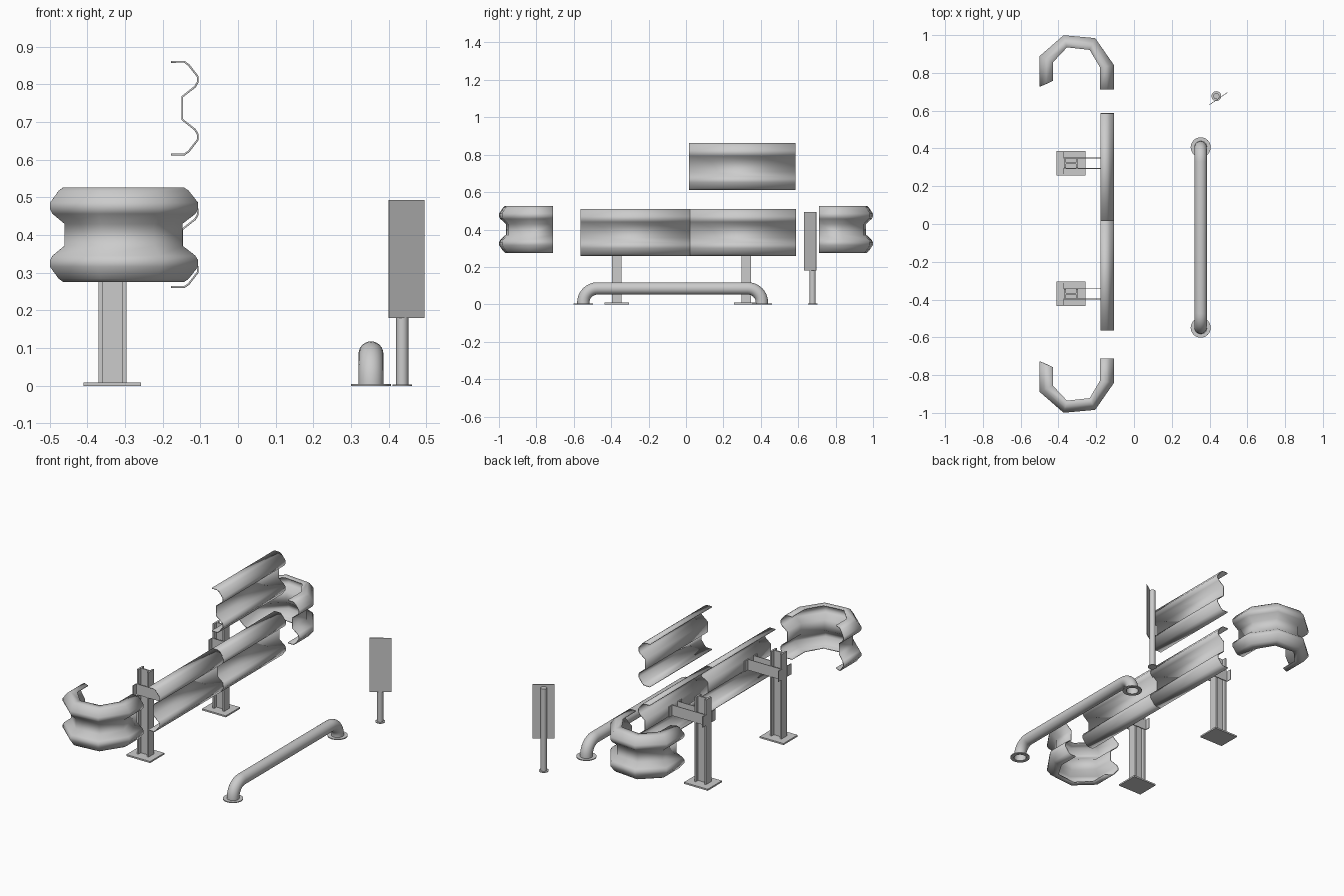
import bpy, bmesh, math
from mathutils import Matrix

if "Cube" in bpy.data.objects:
    bpy.data.objects.remove(bpy.data.objects["Cube"])

# W-beam profile: (depth 0 = back edge, 1 = crest, height)
HALF = [(0.0, 0.123), (0.5, 0.123), (0.66, 0.115), (1.0, 0.084), (1.0, 0.069),
        (0.9, 0.057), (0.42, 0.030)]
PROFILE = HALF + [(d, -h) for d, h in reversed(HALF)]


def finish(name, bm, fix=True):
    if fix:
        bmesh.ops.recalc_face_normals(bm, faces=bm.faces[:])
    me = bpy.data.meshes.new(name)
    bm.to_mesh(me)
    bm.free()
    ob = bpy.data.objects.new(name, me)
    bpy.context.collection.objects.link(ob)
    return ob


def smooth(ob, angle):
    bpy.ops.object.select_all(action='DESELECT')
    ob.select_set(True)
    bpy.context.view_layer.objects.active = ob
    bpy.ops.object.shade_smooth_by_angle(angle=math.radians(angle))


def rail(name, stations, zc):
    """Sweep the W profile; each station is (back xy, crest xy)."""
    bm = bmesh.new()
    rows = [[bm.verts.new((i[0] + (o[0] - i[0]) * d, i[1] + (o[1] - i[1]) * d, zc + h))
             for d, h in PROFILE] for i, o in stations]
    for a, b in zip(rows, rows[1:]):
        for k in range(len(PROFILE) - 1):
            bm.faces.new((a[k], a[k + 1], b[k + 1], b[k]))
    ob = finish(name, bm)
    m = ob.modifiers.new("thickness", 'SOLIDIFY')
    m.thickness = 0.005
    m.offset = 0
    smooth(ob, 60)
    return ob


def add_box(bm, x0, x1, y0, y1, z0, z1):
    bmesh.ops.create_cube(bm, size=1, matrix=Matrix.Translation(
        ((x0 + x1) / 2, (y0 + y1) / 2, (z0 + z1) / 2))
        @ Matrix.Diagonal((x1 - x0, y1 - y0, z1 - z0, 1)))


def lathe(name, x, y, pts, n=32, closed=False):
    """Revolve (radius, z) points about a vertical axis."""
    bm = bmesh.new()
    rings = [[bm.verts.new((x + r * math.cos(2 * math.pi * k / n),
                            y + r * math.sin(2 * math.pi * k / n), z))
              for k in range(n)] for r, z in pts]
    pairs = list(zip(rings, rings[1:]))
    if closed:
        pairs.append((rings[-1], rings[0]))
    for a, b in pairs:
        for k in range(n):
            j = (k + 1) % n
            bm.faces.new((a[k], a[j], b[j], b[k]))
    if not closed:
        bm.faces.new(rings[0])
        bm.faces.new(rings[-1])
    ob = finish(name, bm)
    smooth(ob, 40)
    return ob


# Straight rail panels: two in line plus one spare raised above
XB, XC = -0.178, -0.107
for name, y0, y1, zc in (("rail_front", -0.563, 0.022, 0.385),
                         ("rail_back", 0.016, 0.588, 0.385),
                         ("rail_spare", 0.016, 0.585, 0.737)):
    rail(name, [((XB, y0), (XC, y0)), ((XB, y1), (XC, y1))], zc)

# Curved end caps, mirrored front and back
CAP = [((-0.18, 0.712), (-0.108, 0.712)), ((-0.18, 0.83), (-0.108, 0.84)),
       ((-0.235, 0.922), (-0.207, 0.982)), ((-0.355, 0.935), (-0.372, 0.997)),
       ((-0.43, 0.855), (-0.497, 0.888)), ((-0.43, 0.757), (-0.497, 0.728))]
for name, s in (("end_cap_back", 1), ("end_cap_front", -1)):
    rail(name, [((i[0], s * i[1]), (o[0], s * o[1])) for i, o in CAP], 0.401)

# I-section posts with base plates and rail brackets
for tag, y in (("front", -0.37), ("back", 0.322)):
    bm = bmesh.new()
    add_box(bm, -0.41, -0.258, y - 0.065, y + 0.065, 0, 0.009)
    finish("base_plate_" + tag, bm)

    bm = bmesh.new()
    section = [(-0.037, 0.025), (-0.027, 0.025), (-0.027, 0.004), (0.027, 0.004),
               (0.027, 0.025), (0.037, 0.025)]
    section += [(a, -b) for a, b in reversed(section)]
    face = bm.faces.new([bm.verts.new((-0.333 + a, y + b, 0.009)) for a, b in section])
    ext = bmesh.ops.extrude_face_region(bm, geom=[face], use_keep_orig=True)
    bmesh.ops.translate(bm, vec=(0, 0, 0.489),
                        verts=[v for v in ext["geom"] if isinstance(v, bmesh.types.BMVert)])
    finish("post_" + tag, bm)

    bm = bmesh.new()
    for s in (1, -1):
        ya, yb, yc = y + s * 0.0255, y + s * 0.0295, y + s * 0.058
        add_box(bm, -0.374, -0.154, min(ya, yb), max(ya, yb), 0.353, 0.415)
        for x in (-0.374, -0.158):
            add_box(bm, x, x + 0.004, min(yb, yc), max(yb, yc), 0.353, 0.415)
    finish("bracket_" + tag, bm)

# Low hoop barrier: bent open tube on two ring flanges
PX, Y0, Y1, ZT, R = 0.353, -0.549, 0.406, 0.085, 0.075
arc = [math.radians(90 * k / 8) for k in range(9)]
path = [(Y0, 0.0)] + [(Y0 + R - R * math.cos(a), ZT - R + R * math.sin(a)) for a in arc]
path += [(Y1 - R + R * math.sin(a), ZT - R + R * math.cos(a)) for a in arc] + [(Y1, 0.0)]
bm = bmesh.new()
n, r, prev = 24, 0.033, None
for i, (py, pz) in enumerate(path):
    (ay, az), (by, bz) = path[max(i - 1, 0)], path[min(i + 1, len(path) - 1)]
    L = math.hypot(by - ay, bz - az)
    ny, nz = -(bz - az) / L, (by - ay) / L
    ring = []
    for k in range(n):
        c, s = r * math.cos(2 * math.pi * k / n), r * math.sin(2 * math.pi * k / n)
        ring.append(bm.verts.new((PX + c, py + ny * s, pz + nz * s)))
    if prev:
        for k in range(n):
            j = (k + 1) % n
            bm.faces.new((prev[k], prev[j], ring[j], ring[k]))
    prev = ring
smooth(finish("hoop_tube", bm), 40)
for tag, y in (("front", Y0), ("back", Y1)):
    lathe("hoop_flange_" + tag, PX, y,
          [(0.033, 0), (0.053, 0), (0.053, 0.005), (0.033, 0.005)], closed=True)

# Marker sign: round post, foot flange and a turned thin plate
SX, SY = 0.436, 0.677
lathe("sign_post", SX, SY, [(0.016, 0.002), (0.016, 0.48)], 24)
lathe("sign_foot", SX, SY, [(0.026, 0), (0.026, 0.004)], 24)
bm = bmesh.new()
add_box(bm, -0.057, 0.057, -0.0015, 0.0015, 0.18, 0.493)
plate = finish("sign_plate", bm)
plate.location = (0.4475, 0.664, 0)
plate.rotation_euler = (0, 0, math.atan2(0.065, 0.095))
